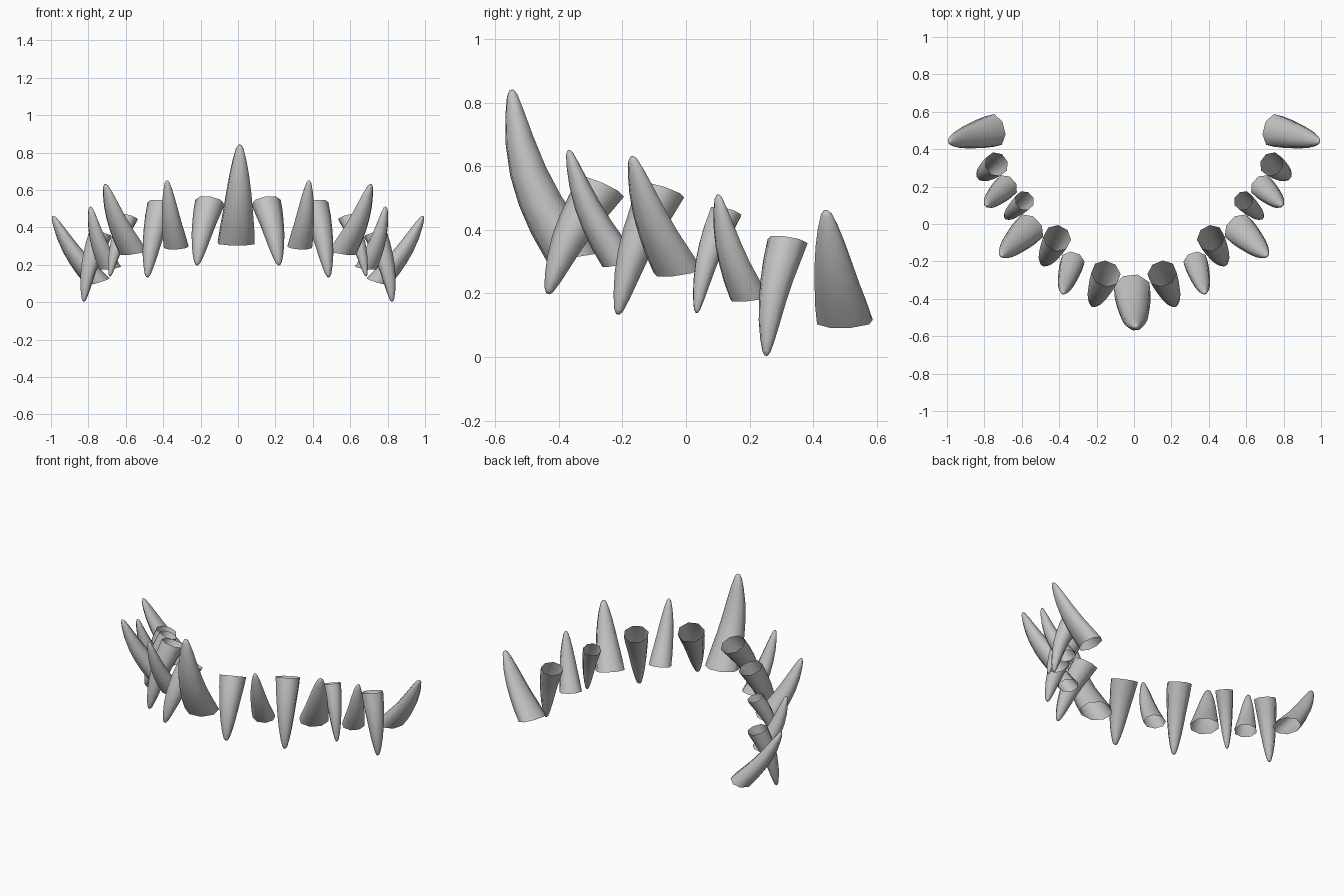
import bpy, bmesh, math
from mathutils import Vector

if "Cube" in bpy.data.objects:
    bpy.data.objects.remove(bpy.data.objects["Cube"])

bone = bpy.data.materials.new("bone grey")
bone.diffuse_color = (0.55, 0.55, 0.55, 1)
bone.use_nodes = True
bone.node_tree.nodes["Principled BSDF"].inputs["Base Color"].default_value = bone.diffuse_color

SIDES = 8
# (position along the tooth, share of the base radius)
PROFILE = [(0, 1), (0.18, 0.92), (0.36, 0.8), (0.54, 0.68),
           (0.72, 0.53), (0.87, 0.36), (0.97, 0.2), (1.0, 0.08)]


def tooth(name, base, tip, tang_r, rad_r, bulge, tilt):
    """Open-based curved cone; tilt blends the base plane from level to square with the axis."""
    base, tip = Vector(base), Vector(tip)
    axis = tip - base
    direction = axis.normalized()
    out = Vector((axis.x, axis.y, 0)).normalized()
    up = Vector((0, 0, math.copysign(1, axis.z)))
    # bend sideways, square with the axis, away from the middle of the jaw
    bend = (out - direction * out.dot(direction)).normalized()
    tangent = direction.cross(out).normalized()
    bm = bmesh.new()
    rings = []
    for t, s in PROFILE:
        centre = base + axis * t + bend * bulge * math.sin(math.pi * t)
        k = tilt + (1 - tilt) * t
        normal = up.lerp(direction, k).normalized()
        radial = tangent.cross(normal).normalized()
        ring = []
        for i in range(SIDES):
            a = 2 * math.pi * (i + 0.5) / SIDES
            ring.append(bm.verts.new(centre + tangent * tang_r * s * math.cos(a) * 1.04
                                     + radial * rad_r * s * math.sin(a) * 1.04))
        rings.append(ring)
    for lo, hi in zip(rings, rings[1:]):
        for i in range(SIDES):
            j = (i + 1) % SIDES
            bm.faces.new((lo[i], lo[j], hi[j], hi[i]))
    bm.faces.new(rings[-1])
    bmesh.ops.recalc_face_normals(bm, faces=bm.faces)
    # the wall has to face away from the axis
    f = bm.faces[0]
    f.normal_update()
    if f.normal.dot(f.calc_center_median() - base - axis * 0.09) < 0:
        bmesh.ops.reverse_faces(bm, faces=bm.faces)
    mesh = bpy.data.meshes.new(name)
    bm.to_mesh(mesh)
    bm.free()
    mesh.materials.append(bone)
    obj = bpy.data.objects.new(name, mesh)
    bpy.context.collection.objects.link(obj)
    for p in mesh.polygons:
        p.use_smooth = True


# Large middle tooth
tooth("middle_tooth", (-0.01, -0.355, 0.315), (0.01, -0.55, 0.84), 0.10, 0.085, 0.04, 0.4)

# Pairs around the jaw: base, tip, tangential radius, radial radius
UPPER = [((0.15, -0.265, 0.535), (0.22, -0.435, 0.20), 0.077, 0.073),
         ((0.41, -0.075, 0.525), (0.485, -0.215, 0.135), 0.072, 0.07),
         ((0.585, 0.125, 0.455), (0.685, 0.033, 0.14), 0.052, 0.05),
         ((0.735, 0.32, 0.365), (0.825, 0.252, 0.005), 0.064, 0.06)]
LOWER = [((0.33, -0.205, 0.295), (0.38, -0.37, 0.65), 0.065, 0.056),
         ((0.56, -0.025, 0.27), (0.71, -0.17, 0.63), 0.085, 0.065),
         ((0.685, 0.20, 0.185), (0.79, 0.10, 0.51), 0.065, 0.055),
         ((0.75, 0.50, 0.11), (0.99, 0.44, 0.46), 0.088, 0.062)]

for side, m in (("right", 1), ("left", -1)):
    for kind, teeth, bulge, tilt in (("upper", UPPER, 0.02, 0.9), ("lower", LOWER, 0.02, 0.5)):
        for n, (b, t, tr, rr) in enumerate(teeth, 1):
            tooth(f"{kind}_tooth_{side}_{n}", (b[0] * m, b[1], b[2]),
                  (t[0] * m, t[1], t[2]), tr, rr, bulge, tilt)
